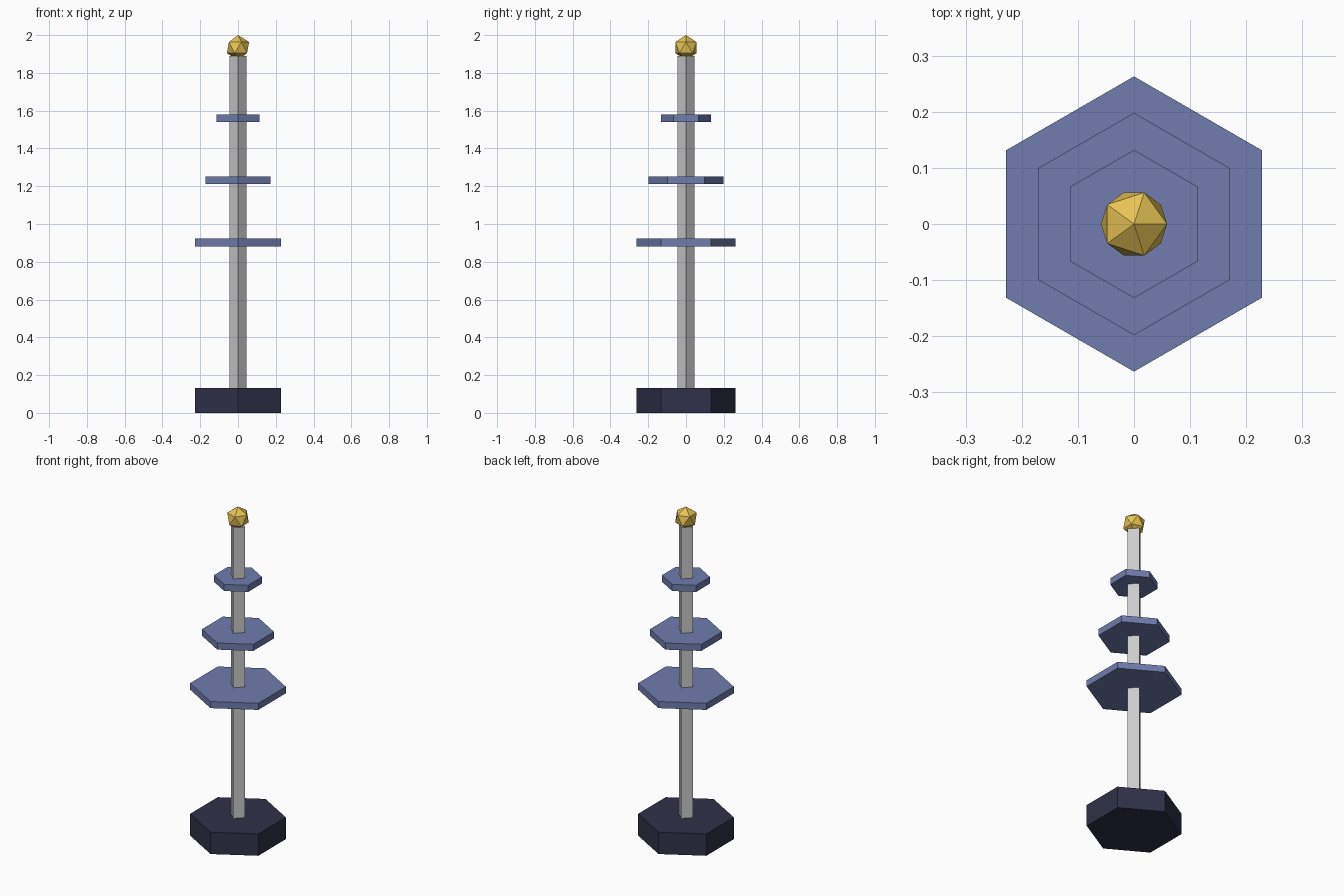
import bpy

if "Cube" in bpy.data.objects:
    bpy.data.objects.remove(bpy.data.objects["Cube"])


def material(name, rgb):
    mat = bpy.data.materials.new(name)
    mat.diffuse_color = (*rgb, 1)
    mat.use_nodes = True
    mat.node_tree.nodes["Principled BSDF"].inputs["Base Color"].default_value = mat.diffuse_color
    return mat


def prism(name, sides, radius, z0, z1, mat=None):
    bpy.ops.mesh.primitive_cylinder_add(
        vertices=sides, radius=radius, depth=z1 - z0, location=(0, 0, (z0 + z1) / 2))
    obj = bpy.context.object
    obj.name = name
    if mat:
        obj.data.materials.append(mat)
    return obj


navy = material("dark_navy", (0.03, 0.03, 0.065))
blue = material("slate_blue", (0.16, 0.2, 0.42))
gold = material("gold", (0.8, 0.55, 0.09))

# Hexagonal foot and four-sided pole
prism("base", 6, 0.263, 0, 0.132, navy)
prism("pole", 4, 0.046, 0.1, 1.89)

# Three tiers shrinking upwards
for i, radius in enumerate((0.263, 0.198, 0.132)):
    z = 0.902 + 0.329 * i
    prism(f"tier_{i + 1}", 6, radius, z - 0.02, z + 0.02, blue)

# Faceted ball on top
bpy.ops.mesh.primitive_ico_sphere_add(subdivisions=1, radius=0.066, location=(0, 0, 1.934))
ball = bpy.context.object
ball.name = "top_ball"
ball.data.materials.append(gold)
